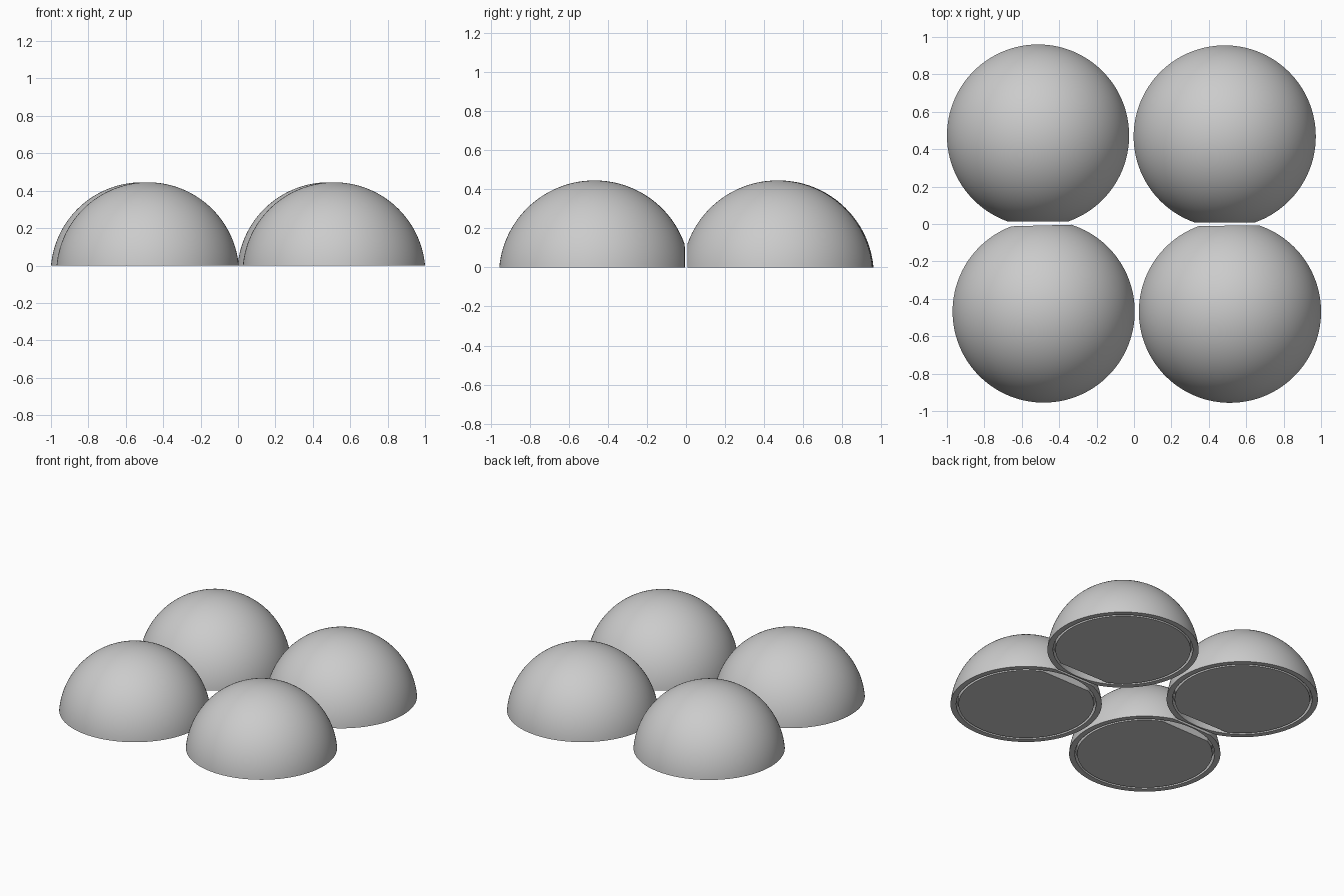
import bpy, bmesh, math
from mathutils import Matrix, Vector

if "Cube" in bpy.data.objects:
    bpy.data.objects.remove(bpy.data.objects["Cube"])

R, DROP = 0.489, 0.044            # sphere radius, centre below the base plane
BASE_R = math.sqrt(R * R - DROP * DROP)
RIM_R, PLUG_R, DEPTH = 0.45, 0.435, 0.05
FLAT, PLUG_FLAT = 0.46, 0.39      # distance of the flats from the dome axis

grey = bpy.data.materials.new("plain_grey")
grey.diffuse_color = (0.6, 0.6, 0.6, 1)
grey.use_nodes = True
grey.node_tree.nodes["Principled BSDF"].inputs["Base Color"].default_value = grey.diffuse_color


def lathe(name, profile, flat, place, steps=128):
    """Spin an (r, z) profile about z, slice off the +y side, cap and place it."""
    bm = bmesh.new()
    vs = [bm.verts.new((r, 0, z)) for r, z in profile]
    edges = [bm.edges.new(p) for p in zip(vs, vs[1:])]
    bmesh.ops.spin(bm, geom=vs + edges, cent=(0, 0, 0), axis=(0, 0, 1),
                   angle=2 * math.pi, steps=steps)
    bmesh.ops.remove_doubles(bm, verts=bm.verts, dist=1e-5)
    bmesh.ops.dissolve_degenerate(bm, edges=bm.edges, dist=1e-6)
    cut = bmesh.ops.bisect_plane(bm, geom=bm.verts[:] + bm.edges[:] + bm.faces[:],
                                 plane_co=(0, flat, 0), plane_no=(0, 1, 0),
                                 clear_outer=True)
    rim = [e for e in cut["geom_cut"] if isinstance(e, bmesh.types.BMEdge)]
    bmesh.ops.holes_fill(bm, edges=rim, sides=0)
    bmesh.ops.recalc_face_normals(bm, faces=bm.faces)
    bm.transform(place)
    me = bpy.data.meshes.new(name)
    bm.to_mesh(me)
    bm.free()
    me.materials.append(grey)
    ob = bpy.data.objects.new(name, me)
    bpy.context.collection.objects.link(ob)
    bpy.ops.object.select_all(action='DESELECT')
    ob.select_set(True)
    bpy.context.view_layer.objects.active = ob
    bpy.ops.object.shade_smooth_by_angle(angle=math.radians(30))


# Dome outline: recess ceiling, recess wall, rim, then the spherical cap
start = math.asin(DROP / R)
arc = [start + (math.pi / 2 - start) * i / 40 for i in range(41)]
dome = [(0, DEPTH), (RIM_R, DEPTH), (RIM_R, 0)]
dome += [(R * math.cos(a), R * math.sin(a) - DROP) for a in arc[:-1]] + [(0, R - DROP)]

# Base plug, leaving a narrow groove inside the rim
plug = [(0, 0), (PLUG_R, 0), (PLUG_R, DEPTH + 0.005), (0, DEPTH + 0.005)]

# name, centre x, centre y, heading of the flat in degrees (from +y)
layout = [("front_left", -0.483, -0.468, 1.5),
          ("front_right", 0.513, -0.469, 0.8),
          ("back_left", -0.513, 0.473, 180),
          ("back_right", 0.485, 0.468, 180)]

for side, x, y, turn in layout:
    place = Matrix.Translation(Vector((x, y, 0))) @ Matrix.Rotation(math.radians(turn), 4, 'Z')
    lathe(side + "_dome", dome, FLAT, place)
    lathe(side + "_base_plug", plug, PLUG_FLAT, place)
